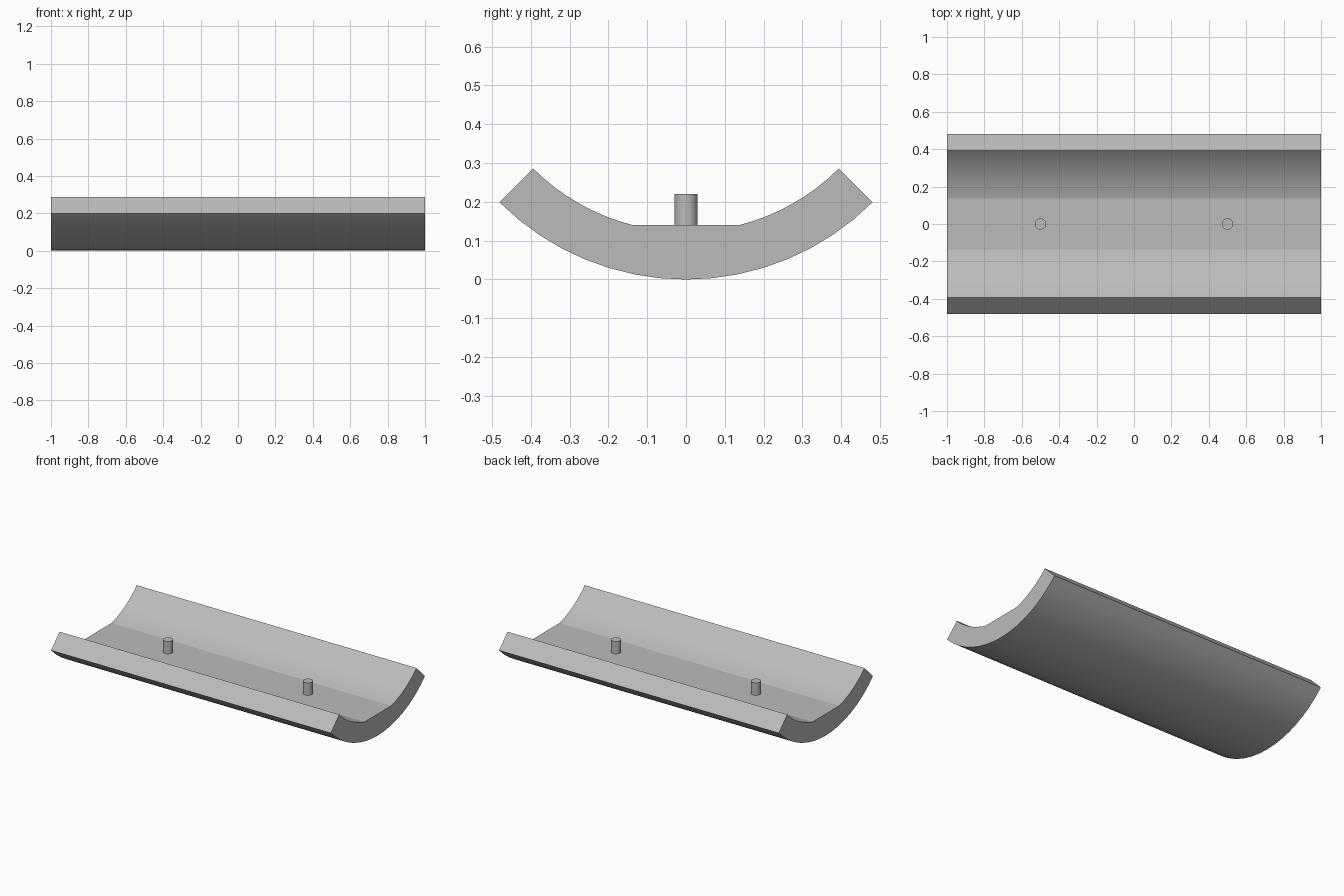
import bpy, bmesh, math

cube = bpy.data.objects.get("Cube")
if cube:
    bpy.data.objects.remove(cube, do_unlink=True)

LENGTH = 2.0
R_OUT, R_IN = 0.68, 0.557      # shell radii about the axis at height R_OUT
FLOOR = 0.14                   # height of the flat strip inside
SPAN, STEPS = math.radians(45), 16

grey = bpy.data.materials.new("light grey")
grey.use_nodes = True
colour = (0.5, 0.5, 0.5, 1)
grey.diffuse_color = colour
grey.node_tree.nodes["Principled BSDF"].inputs["Base Color"].default_value = colour


def arc(radius, start, end, steps):
    angles = [start + (end - start) * i / steps for i in range(steps + 1)]
    return [(radius * math.sin(a), R_OUT - radius * math.cos(a)) for a in angles]


def finish(obj):
    obj.data.materials.append(grey)
    bpy.ops.object.select_all(action="DESELECT")
    obj.select_set(True)
    bpy.context.view_layer.objects.active = obj
    bpy.ops.object.shade_smooth_by_angle(angle=math.radians(12))


# Curved trough: outer arc, then the inner arc broken by the flat floor
flat = math.acos((R_OUT - FLOOR) / R_IN)
profile = (arc(R_OUT, -SPAN, SPAN, STEPS)
           + arc(R_IN, SPAN, flat, STEPS // 2)
           + arc(R_IN, -flat, -SPAN, STEPS // 2))
bm = bmesh.new()
end = bm.faces.new([bm.verts.new((-LENGTH / 2, y, z)) for y, z in profile])
swept = bmesh.ops.extrude_face_region(bm, geom=[end], use_keep_orig=True)
bmesh.ops.translate(bm, vec=(LENGTH, 0, 0),
                    verts=[v for v in swept["geom"] if isinstance(v, bmesh.types.BMVert)])
bmesh.ops.recalc_face_normals(bm, faces=bm.faces)
# Keep the floor strip and the ends crisp against the curved walls
for edge in bm.edges:
    a, b = edge.verts
    on_floor = all(abs(v.co.z - FLOOR) < 1e-4 and abs(v.co.y) < 0.2 for v in (a, b))
    if on_floor and abs(a.co.x - b.co.x) > 1:
        edge.smooth = False
mesh = bpy.data.meshes.new("trough")
bm.to_mesh(mesh)
bm.free()
trough = bpy.data.objects.new("trough", mesh)
bpy.context.collection.objects.link(trough)
finish(trough)

# Two locating pegs standing on the floor
for side, x in (("right", -0.5), ("left", 0.5)):
    bpy.ops.mesh.primitive_cylinder_add(vertices=32, radius=0.03, depth=0.1,
                                        location=(x, 0, 0.17))
    peg = bpy.context.object
    peg.name = side + "_peg"
    finish(peg)
